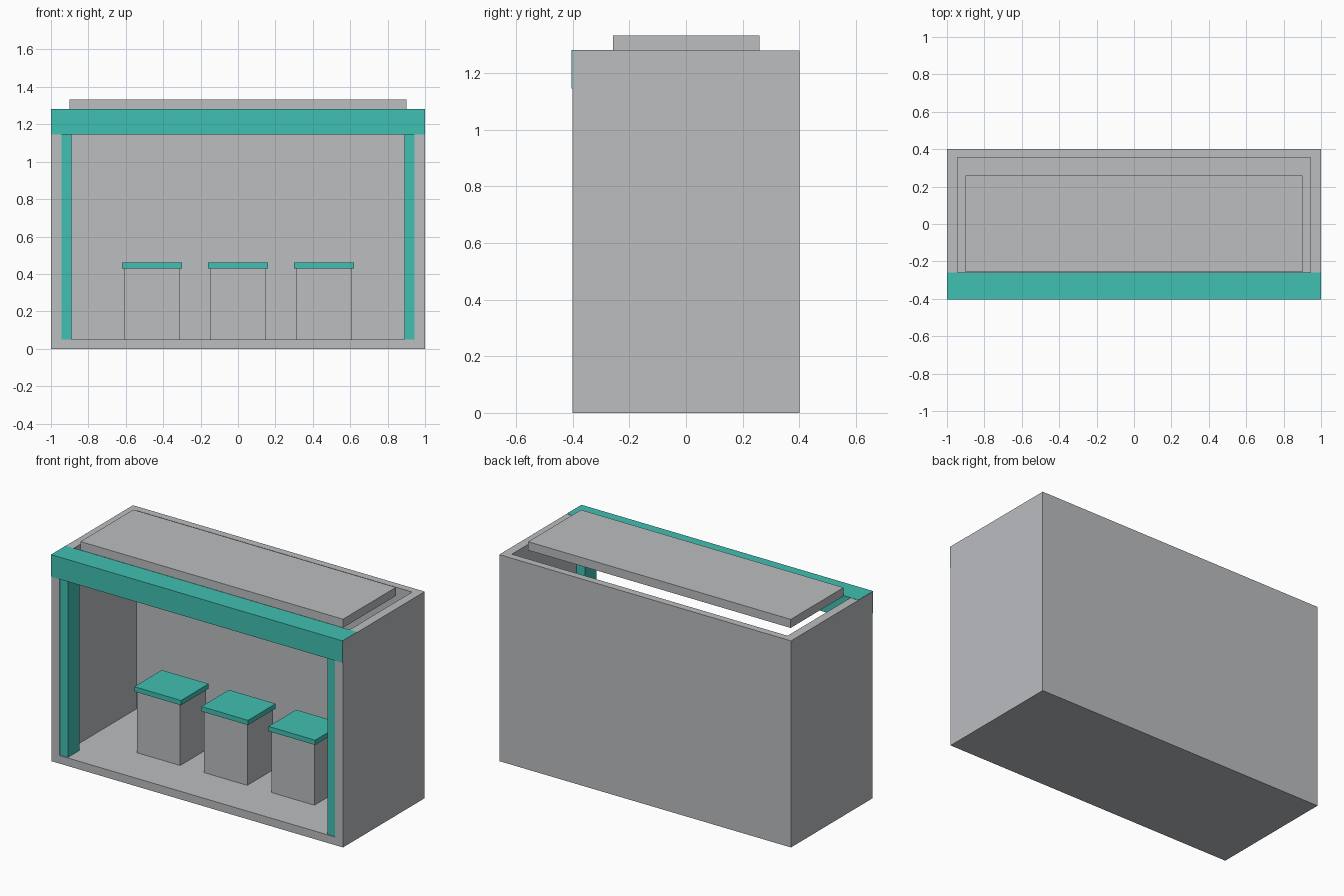
import bpy

old = bpy.data.objects.get("Cube")
if old:
    bpy.data.objects.remove(old, do_unlink=True)


def make_material(name, rgb):
    m = bpy.data.materials.new(name)
    m.use_nodes = True
    m.diffuse_color = (*rgb, 1)
    m.node_tree.nodes["Principled BSDF"].inputs["Base Color"].default_value = (*rgb, 1)
    return m


grey = make_material("light_grey", (0.50, 0.51, 0.53))
teal = make_material("teal", (0.053, 0.53, 0.445))


def box(name, x, y, z, material):
    """Box from (min, max) spans along each axis."""
    spans = (x, y, z)
    bpy.ops.mesh.primitive_cube_add(size=1, location=[(a + b) / 2 for a, b in spans])
    ob = bpy.context.object
    ob.name = ob.data.name = name
    ob.scale = [b - a for a, b in spans]
    bpy.ops.object.transform_apply(location=False, rotation=False, scale=True)
    ob.data.materials.append(material)
    return ob


# Shelter shell: floor, back and side walls, open at the front and top
cutter = box("cavity_cutter", (-0.945, 0.945), (-0.6, 0.355), (0.05, 1.6), grey)
cutter.hide_render = True
shell = box("shelter_shell", (-1, 1), (-0.4, 0.4), (0, 1.28), grey)
cut = shell.modifiers.new("cavity", 'BOOLEAN')
cut.operation = 'DIFFERENCE'
cut.solver = 'EXACT'
cut.object = cutter
bpy.ops.object.modifier_apply(modifier=cut.name)
bpy.data.objects.remove(cutter, do_unlink=True)

# Front beam, proud of the walls by a hair, and the raised roof panel
box("front_beam", (-0.9995, 0.9995), (-0.404, -0.26), (1.145, 1.2815), teal)
box("roof_panel", (-0.9, 0.9), (-0.257, 0.26), (1.28, 1.333), grey)

# Posts, partly buried in the side walls and floor
for name, side in (("right_post", -1), ("left_post", 1)):
    box(name, sorted((side * 0.99, side * 0.89)), (-0.395, -0.28), (0.01, 1.2), teal)

# Row of three stools
for name, cx in (("right", -0.46), ("middle", 0), ("left", 0.46)):
    box(name + "_stool_base", (cx - 0.148, cx + 0.148), (-0.12, 0.13), (0.045, 0.43), grey)
    box(name + "_stool_seat", (cx - 0.16, cx + 0.16), (-0.13, 0.14), (0.43, 0.46), teal)
